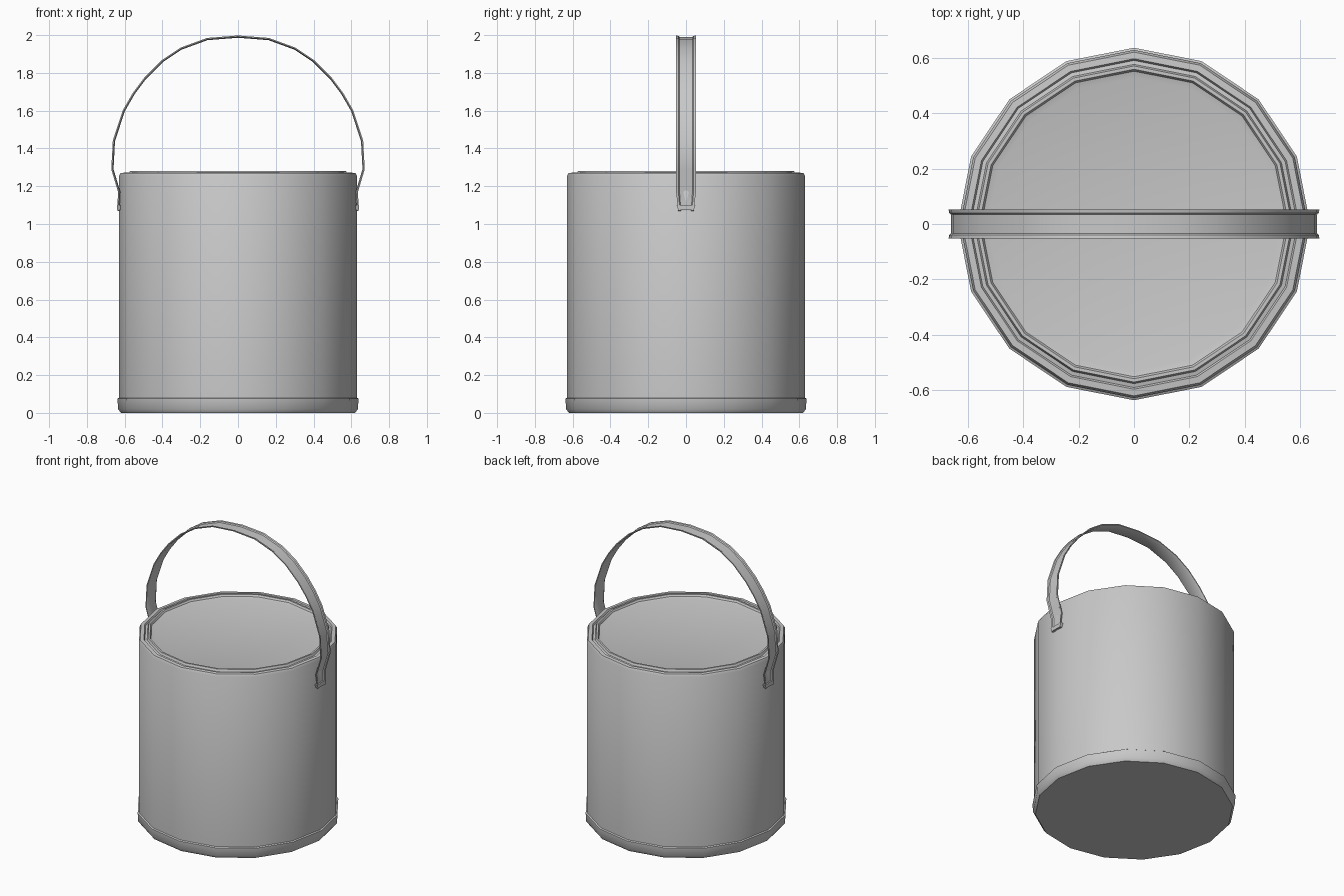
import bpy, bmesh, math
from mathutils import Vector

cube = bpy.data.objects.get("Cube")
if cube:
    bpy.data.objects.remove(cube, do_unlink=True)

SIDES = 16
metal = bpy.data.materials.new("grey_metal")
metal.use_nodes = True
GREY = (0.58, 0.58, 0.58, 1)
metal.diffuse_color = GREY
metal.node_tree.nodes["Principled BSDF"].inputs["Base Color"].default_value = GREY


def finish(name, bm, angle):
    bmesh.ops.recalc_face_normals(bm, faces=bm.faces)
    mesh = bpy.data.meshes.new(name)
    bm.to_mesh(mesh)
    bm.free()
    obj = bpy.data.objects.new(name, mesh)
    bpy.context.collection.objects.link(obj)
    mesh.materials.append(metal)
    bpy.ops.object.select_all(action="DESELECT")
    obj.select_set(True)
    bpy.context.view_layer.objects.active = obj
    bpy.ops.object.shade_smooth_by_angle(angle=math.radians(angle))
    return obj


def skin(bm, rings, cap_ends=True):
    """Join matching closed rings of points with quads."""
    loops = [[bm.verts.new(p) for p in ring] for ring in rings]
    n = len(loops[0])
    for a, b in zip(loops, loops[1:]):
        for i in range(n):
            j = (i + 1) % n
            bm.faces.new((a[i], a[j], b[j], b[i]))
    if cap_ends:
        bm.faces.new(loops[0])
        bm.faces.new(loops[-1])


def lathe(name, profile, angle=35):
    bm = bmesh.new()
    turns = [2 * math.pi * i / SIDES for i in range(SIDES)]
    skin(bm, [[(r * math.cos(t), r * math.sin(t), z) for t in turns] for r, z in profile])
    return finish(name, bm, angle)


# Can: base band, wall, rolled rim and recessed lid in one profile
lathe("can", [
    (0.62, 0), (0.635, 0.02), (0.638, 0.075), (0.63, 0.08),
    (0.63, 1.255), (0.622, 1.27), (0.598, 1.272),
    (0.592, 1.262), (0.578, 1.265), (0.572, 1.28),
    (0.56, 1.28), (0.553, 1.268), (0.53, 1.262)])

# Handle: channelled strap swept along a mirrored arch
half = [(0.632, 1.07), (0.627, 1.17), (0.663, 1.29), (0.655, 1.44), (0.602, 1.6),
        (0.55, 1.69), (0.49, 1.77), (0.4, 1.86), (0.302, 1.926), (0.163, 1.977)]
path = half + [(0, 1.99)] + [(-x, z) for x, z in reversed(half)]
section = [(-0.052, 0.008), (-0.04, 0.006), (-0.034, 0), (0.034, 0), (0.04, 0.006), (0.052, 0.008),
           (0.052, 0.002), (0.038, -0.004), (-0.038, -0.004), (-0.052, 0.002)]
rings = []
for i, (x, z) in enumerate(path):
    before, after = path[max(i - 1, 0)], path[min(i + 1, len(path) - 1)]
    along = Vector((after[0] - before[0], 0, after[1] - before[1])).normalized()
    out = Vector((along.z, 0, -along.x))
    squeeze = 0.8 if i in (0, len(path) - 1) else 1
    rings.append([Vector((x, y * squeeze, z)) + out * d for y, d in section])
bm = bmesh.new()
skin(bm, rings)
finish("handle", bm, 30)

# Rounded end tabs that pin the strap to the wall
for side, label in ((1, "left"), (-1, "right")):
    bm = bmesh.new()
    outline = [(-0.05, 1.1), (-0.04, 1.073), (0.04, 1.073), (0.05, 1.1)]
    skin(bm, [[(side * x, y, z) for y, z in outline] for x in (0.622, 0.64)])
    finish(label + "_handle_tab", bm, 30)
